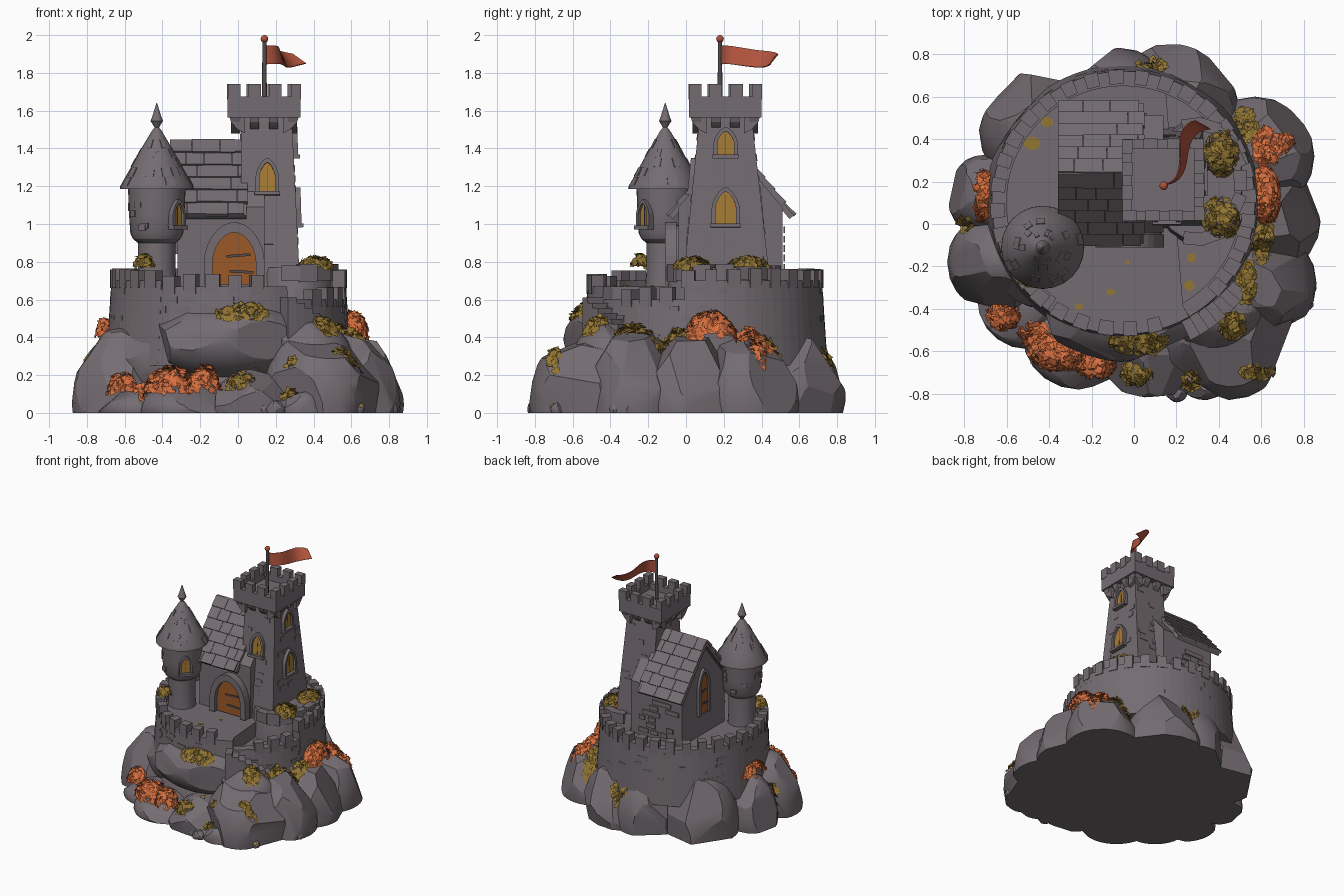
import bpy, bmesh, random
from math import sin, cos, pi, radians, atan2, degrees, hypot
from mathutils import Matrix, Vector
from mathutils.bvhtree import BVHTree

random.seed(11)
rnd = random.uniform
if "Cube" in bpy.data.objects:
    bpy.data.objects.remove(bpy.data.objects["Cube"], do_unlink=True)


def material(name, *rgb):
    m = bpy.data.materials.new(name)
    m.use_nodes = True
    m.diffuse_color = (*rgb, 1)
    m.node_tree.nodes["Principled BSDF"].inputs["Base Color"].default_value = (*rgb, 1)
    return m


stone = material("grey stone", 0.175, 0.15, 0.165)
iron = material("dark iron", 0.09, 0.07, 0.075)
wood = material("orange wood", 0.33, 0.1, 0.02)
glass = material("amber glass", 0.38, 0.2, 0.035)
cloth = material("red cloth", 0.43, 0.085, 0.045)
autumn = material("orange leaves", 0.68, 0.16, 0.05)
moss = material("olive moss", 0.29, 0.18, 0.033)


def finish(name, bm, mat, closed=True):
    if closed:
        bmesh.ops.recalc_face_normals(bm, faces=bm.faces)
    for f in bm.faces:
        f.smooth = True
    for e in bm.edges:
        e.smooth = len(e.link_faces) == 2 and e.calc_face_angle() < 0.4
    mesh = bpy.data.meshes.new(name)
    bm.to_mesh(mesh)
    bm.free()
    mesh.materials.append(mat)
    ob = bpy.data.objects.new(name, mesh)
    bpy.context.collection.objects.link(ob)
    return ob


def place(loc, yaw=0, tilt=0):
    return Matrix.Translation(loc) @ Matrix.Rotation(radians(yaw), 4, 'Z') @ Matrix.Rotation(tilt, 4, 'X')


def box(bm, M, size, at=(0, 0, 0)):
    bmesh.ops.create_cube(bm, size=1, matrix=M @ Matrix.Translation(at) @ Matrix.Diagonal((*size, 1)))


def prism(bm, pts, y0, y1, M):
    a, b = [[bm.verts.new(M @ Vector((x, y, z))) for x, z in pts] for y in (y0, y1)]
    bm.faces.new(a)
    bm.faces.new(b[::-1])
    for i in range(len(pts)):
        j = (i + 1) % len(pts)
        bm.faces.new((a[j], a[i], b[i], b[j]))


def lathe(bm, profile, center, segs=24, sx=1, sy=1):
    cx, cy = center
    rings = [[bm.verts.new((cx + r * sx * cos(2 * pi * k / segs), cy + r * sy * sin(2 * pi * k / segs), z))
              for k in range(segs)] for r, z in profile]
    for p, q in zip(rings, rings[1:]):
        for k in range(segs):
            bm.faces.new((p[k], p[k - 1], q[k - 1], q[k]))
    bm.faces.new(rings[0])
    bm.faces.new(rings[-1])


def slice_off(bm, co, no):
    g = bm.verts[:] + bm.edges[:] + bm.faces[:]
    cut = bmesh.ops.bisect_plane(bm, geom=g, plane_co=co, plane_no=no, clear_outer=True)
    bmesh.ops.holes_fill(bm, edges=[e for e in cut['geom_cut'] if isinstance(e, bmesh.types.BMEdge)])


# Rock mound: ellipsoids chipped by random planes and cut flat at the ground
rocks = bmesh.new()


def boulder(x, y, z, rx, ry, rz, cuts=13):
    bm = bmesh.new()
    bmesh.ops.create_icosphere(bm, subdivisions=3, radius=1)
    for _ in range(cuts):
        n = Vector((rnd(-1, 1), rnd(-1, 1), rnd(-0.3, 1))).normalized()
        slice_off(bm, n * rnd(0.78, 0.93), n)
    bm.transform(Matrix.Translation((x, y, z)) @ Matrix.Diagonal((rx, ry, rz, 1)))
    if z - rz < 0:
        slice_off(bm, (0, 0, 0), (0, 0, -1))
    tmp = bpy.data.meshes.new("chip")
    bm.to_mesh(tmp)
    bm.free()
    rocks.from_mesh(tmp)
    bpy.data.meshes.remove(tmp)


for x, y, r, h in ((0.2, 0.57, 0.29, 0.42), (-0.07, 0.56, 0.27, 0.41), (-0.43, 0.44, 0.3, 0.47),
                   (-0.67, 0.13, 0.21, 0.37), (-0.63, -0.18, 0.25, 0.42), (-0.5, -0.35, 0.24, 0.14),
                   (-0.26, -0.51, 0.27, 0.15), (0.1, -0.57, 0.27, 0.22), (0.44, -0.51, 0.32, 0.43),
                   (0.59, -0.28, 0.27, 0.41), (0.61, 0.02, 0.27, 0.42), (0.57, 0.32, 0.28, 0.42)):
    boulder(x, y, 0.12 * h, r, r, 0.95 * h)
boulder(-0.06, -0.37, 0.39, 0.42, 0.28, 0.22)
boulder(-0.42, -0.18, 0.3, 0.24, 0.22, 0.26)
boulder(0.36, -0.4, 0.28, 0.25, 0.2, 0.22)
boulder(-0.05, 0.08, 0, 0.64, 0.6, 0.55, 0)
for x, y in ((0.2, -0.8), (0.14, -0.77), (0.8, -0.37), (0.81, -0.3), (0.24, -0.76), (0.62, -0.68)):
    boulder(x, y, 0.02, 0.05, 0.04, 0.05)
boulder(0.34, -0.75, 0.02, 0.12, 0.08, 0.1)
surface = BVHTree.FromBMesh(rocks)
finish("rock_mound", rocks, stone)

# Round curtain wall with a lower stretch at the front right
WX, WY = -0.05, 0.1


def wall_top(a):
    return 0.6 if -62 < a < -12 else 0.67 if -125 < a <= -62 else 0.7


def wedge(bm, a0, a1, r0, r1, z0, z1, batter=0.0):
    vs = []
    for z, out in ((z0, r1 + batter), (z1, r1)):
        for a, r in ((a0, r0), (a1, r0), (a1, out), (a0, out)):
            vs.append(bm.verts.new((WX + r * cos(radians(a)), WY + r * sin(radians(a)), z)))
    for f in ((0, 1, 2, 3), (4, 5, 6, 7), (0, 1, 5, 4), (1, 2, 6, 5), (2, 3, 7, 6), (3, 0, 4, 7)):
        bm.faces.new([vs[i] for i in f])


bm = bmesh.new()
for k in range(72):
    a = -180 + 5 * k
    wedge(bm, a, a + 5, 0.55, 0.62, 0.25, wall_top(a + 2.5), 0.03)
bmesh.ops.remove_doubles(bm, verts=bm.verts, dist=0.0005)
for k in range(32):
    a = -180 + 11.25 * k
    if not -66 < a + 3 < -52:
        t = wall_top(a + 3)
        wedge(bm, a, a + 6.5 + rnd(-0.6, 0.6), 0.56, 0.628, t - 0.04, t + 0.06 + rnd(-0.008, 0.008))
for k in range(60):
    a, z = rnd(-180, 180), 0.38 + 0.05 * random.randint(0, 5)
    if z + 0.05 < wall_top(a):
        r = 0.624 + (0.65 - z) * 0.06
        wedge(bm, a, a + rnd(4, 8), 0.6, r, z, z + 0.035)
finish("curtain_wall", bm, stone)

# Courtyard, lower terrace, raised bastion and stair
bm = bmesh.new()
lathe(bm, ((0.58, 0.3), (0.58, 0.67)), (WX, WY), 48)
slice_off(bm, (0.2, 0, 0), (1, 0.08, 0))
lathe(bm, ((0.57, 0.25), (0.57, 0.55)), (WX, WY), 48)
lathe(bm, ((1.04, 0.4), (1, 0.74), (0.96, 0.77)), (0.3, 0.2), 20, 0.22, 0.29)
for i in range(9):
    a = radians(-95 + 24 * i)
    box(bm, place((0.3 + 0.2 * cos(a), 0.2 + 0.27 * sin(a), 0.74), degrees(a) + 90), (0.1, 0.06, 0.07 + rnd(0, 0.03)))
finish("courtyard", bm, stone)
bm = bmesh.new()
for i in range(7):
    wedge(bm, -64 + 4 * i, -59.8 + 4 * i, 0.6, 0.72, 0.2, 0.61 - 0.028 * i)
finish("stair", bm, stone)

# Hall with a tiled gable roof
hall_x, ridge_y, ridge_z = -0.32, 0.24, 1.44
bm = bmesh.new()
prism(bm, ((-0.27, 0.6), (0.28, 0.6), (0.28, 1.09), (0, ridge_z - 0.03), (-0.27, 1.09)), 0, 0.46,
      place((hall_x, ridge_y, 0), -90))
for k in range(16):
    box(bm, place((rnd(-0.28, 0.05), ridge_y + 0.28, 0.72 + 0.05 * random.randint(0, 5))), (rnd(0.05, 0.09), 0.008, 0.035))
finish("hall_walls", bm, stone)
bm = bmesh.new()
slope, length, rows = atan2(0.41, 0.34), 0.515, 6
for s in (1, -1):
    M = place((0, ridge_y, ridge_z), 0, -s * slope)
    box(bm, M, (0.4, length, 0.03), (-0.155, s * length / 2, -0.012))
    for r in range(rows):
        x = -0.36
        while x < 0.02:
            w = min(rnd(0.07, 0.15), 0.05 - x)
            box(bm, M @ Matrix.Translation((x + w / 2, s * (r + 0.5) * length / rows, 0.004)) @ Matrix.Rotation(s * 0.1, 4, 'X'),
                (w - 0.002, length / rows * 1.1 + rnd(-0.008, 0.008), 0.02))
            x += w
finish("hall_roof", bm, stone)

# Tapering square tower; its faces are interpolated between base and top
BASE = ((0.175, 0.215), (0.155, 0.235))
TOP = ((0.15, 0.21), (0.135, 0.14))


def tower(z):
    t = (z - 0.65) / 0.9
    return [[a + (b - a) * t for a, b in zip(p, q)] for p, q in zip(BASE, TOP)]


bm = bmesh.new()
rings = []
for z in (0.6, 1.0, 1.5, 1.57):
    (cx, cy), (hx, hy) = tower(z)
    rings.append([bm.verts.new((cx + sx * hx, cy + sy * hy, z)) for sx, sy in ((1, 1), (-1, 1), (-1, -1), (1, -1))])
for p, q in zip(rings, rings[1:]):
    for k in range(4):
        bm.faces.new((p[k - 1], p[k], q[k], q[k - 1]))
bm.faces.new(rings[0])
bm.faces.new(rings[-1])
for k in range(44):
    z, side = 0.8 + 0.055 * random.randint(0, 12), k % 4
    (cx, cy), (hx, hy) = tower(z)
    u = rnd(-0.75, 0.75)
    loc = ((cx + u * hx, cy - hy, z), (cx + hx, cy + u * hy, z), (cx + u * hx, cy + hy, z), (cx - hx, cy + u * hy, z))[side]
    box(bm, place(loc, 90 * side, (-0.1, -0.022)[side % 2]), (rnd(0.04, 0.07), 0.008, 0.035))
finish("tower_shaft", bm, stone)

# Battlement on corbels
bm = bmesh.new()
for side in range(4):
    M = place((0.138, 0.208, 0), 90 * side)
    box(bm, M, (0.38, 0.045, 0.11), (0, -0.17, 1.62))
    for u in (-0.158, -0.05, 0.06):
        box(bm, M, (0.066, 0.05, 0.08), (u, -0.17, 1.7))
    for u in (-0.15, -0.05, 0.05, 0.15):
        prism(bm, ((-0.188, 1.58), (-0.1, 1.58), (-0.1, 1.48), (-0.14, 1.5), (-0.175, 1.54)), u - 0.024, u + 0.024,
              M @ Matrix.Rotation(pi / 2, 4, 'Z'))
box(bm, place((0.138, 0.208, 1.595)), (0.36, 0.36, 0.06))
finish("battlement", bm, stone)

# Round corner turret with a conical roof
TX, TY = -0.43, -0.11
bm = bmesh.new()
lathe(bm, ((0.112, 0.6), (0.1, 0.75), (0.1, 0.9), (0.125, 0.92), (0.14, 0.95), (0.147, 1.05), (0.153, 1.21)), (TX, TY))
for k in range(12):
    a, z = rnd(0, 360), rnd(0.97, 1.14)
    box(bm, place((TX + 0.147 * sin(radians(a)), TY - 0.147 * cos(radians(a)), z), a), (0.045, 0.01, 0.03))
finish("turret", bm, stone)
bm = bmesh.new()
lathe(bm, ((0.12, 1.205), (0.196, 1.185), (0.194, 1.2), (0.14, 1.295), (0.085, 1.395), (0.025, 1.495), (0.012, 1.51),
           (0.02, 1.525), (0.033, 1.545), (0.022, 1.575), (0.002, 1.64)), (TX, TY))
for k in range(26):
    a, z = rnd(0, 360), 1.225 + 0.05 * random.randint(0, 4)
    r = 0.192 - (z - 1.2) * 0.56
    box(bm, place((TX + r * sin(radians(a)), TY - r * cos(radians(a)), z), a, -0.5), (0.3 * r, 0.008, 0.05))
finish("turret_roof", bm, stone)


# Arched openings: a stone frame, a thin pane and dark bars
def arch(w, s, h, p):
    left = [(-w * cos(k * pi / 16) ** p, s + (h - s) * sin(k * pi / 16) ** p) for k in range(8)]
    return [(-w, 0)] + left + [(0, h)] + [(-x, z) for x, z in left[::-1]] + [(w, 0)]


def opening(name, M, w, h, rim, mat, p=1.3, spring=0.5, depth=0.022):
    inner, outer = arch(w, h * spring, h, p), arch(w + rim, h * spring, h + rim * 1.2, p)
    bm = bmesh.new()
    for i in range(len(inner) - 1):
        quad = (outer[i], outer[i + 1], inner[i + 1], inner[i])
        if (Vector(inner[i]) - Vector(inner[i + 1])).length > 1e-4:
            prism(bm, quad, -depth, 0.02, M)
    if mat == glass:
        box(bm, M, (2 * (w + rim) + 0.01, 0.04, 0.02), (0, -0.012, -0.008))
    finish(name + "_frame", bm, stone)
    bm = bmesh.new()
    prism(bm, inner, -0.006, 0.002, M)
    finish(name + "_pane", bm, mat)
    bm = bmesh.new()
    if mat == glass:
        box(bm, M, (0.004, 0.006, h * 0.9), (0, -0.005, h * 0.45))
    else:
        for z, tilt in ((0.25, 0.05), (0.55, -0.08)):
            box(bm, M @ Matrix.Rotation(tilt, 4, 'Y'), (1.1 * w, 0.012, 0.014), (0.3 * w, -0.008, h * z))
    finish(name + "_bars", bm, iron)


door = place((-0.02, -0.07, 0.68))
opening("door", door, 0.115, 0.275, 0.046, wood, 1.05, 0.4, 0.04)
bm = bmesh.new()
prism(bm, arch(0.15, 0.12, 0.315, 1.05), 0, 0.1, door)
finish("door_porch", bm, stone)
opening("gable_window", place((hall_x, ridge_y, 0.84), -90), 0.05, 0.34, 0.025, wood, 1.3, 0.65)
front_y = tower(1.17)[0][1] - tower(1.17)[1][1] - 0.002
opening("tower_front_window", place((0.155, front_y, 1.17), 0, -0.1), 0.042, 0.155, 0.02, glass)
for i, z in enumerate((1.0, 1.365)):
    (cx, cy), (hx, hy) = tower(z)
    opening(f"tower_side_window_{i + 1}", place((cx + hx + 0.002, 0.21, z), 90, -0.03), 0.054 - 0.01 * i, 0.17 - 0.045 * i, 0.02, glass)
opening("turret_window", place((TX + 0.105, TY - 0.105, 0.99), 45), 0.032, 0.12, 0.016, glass)

# Flagpole and waving banner
bm = bmesh.new()
lathe(bm, ((0.013, 1.6), (0.011, 1.97)), (0.14, 0.18), 16)
finish("flagpole", bm, iron)
bm = bmesh.new()
bmesh.ops.create_uvsphere(bm, u_segments=20, v_segments=10, radius=0.02, matrix=Matrix.Translation((0.14, 0.18, 1.98)))
finish("flagpole_knob", bm, cloth)
bm = bmesh.new()
cols = []
for i in range(15):
    t = i / 14
    x, y = 0.145 + 0.18 * t + 0.025 * sin(2 * pi * t), 0.185 + 0.28 * t * t * (3 - 2 * t)
    mid, half = 1.895 - 0.022 * t + 0.006 * sin(7 * t), 0.05 - 0.01 * t - max(0, t - 0.75) * 0.06
    cols.append([bm.verts.new((x - s * 0.035 * t, y + s * 0.02 * t, mid + s * half)) for s in (1, -1)])
for p, q in zip(cols, cols[1:]):
    bm.faces.new((p[0], p[1], q[1], q[0]))
finish("flag", bm, cloth).modifiers.new("thickness", 'SOLIDIFY').thickness = 0.006


# Shrubs: folded leaves facing outward, in a dome at a set height or spread over the rock below
def shrub(bm, x, y, rx, ry, height, count, z=None):
    for _ in range(count):
        a, d = rnd(0, 2 * pi), rnd(0, 1) ** 0.5
        px, py = x + rx * d * cos(a), y + ry * d * sin(a)
        if z is None:
            hit, normal = surface.ray_cast(Vector((px, py, 1)), Vector((0, 0, -1)))[:2]
            if hit is None or hypot(px - WX, py - WY) < 0.63:
                continue
            pz = hit.z + 0.008 + rnd(0, height) * (1.1 - d * d)
        else:
            pz = z + height * (1 - d * d) ** 0.5 * rnd(0.5, 1)
            normal = Vector((cos(a) * d, sin(a) * d, 0.25 + 0.6 * (1 - d * d)))
        normal = normal.normalized() + Vector((rnd(-1, 1), rnd(-1, 1), rnd(-0.8, 0.8))) * 0.55
        M = (Matrix.Translation((px, py, pz)) @ normal.to_track_quat('Z', 'Y').to_matrix().to_4x4() @
             Matrix.Rotation(rnd(0, 6.3), 4, 'Z') @ Matrix.Scale(rnd(0.016, 0.028), 4))
        v = [bm.verts.new(M @ Vector(c)) for c in ((-1, 0, 0.2), (0, -0.8, 0), (1, 0, 0.2), (0, 0.8, 0))]
        bm.faces.new((v[0], v[1], v[2]))
        bm.faces.new((v[0], v[2], v[3]))


bm = bmesh.new()
for x, y, rx, ry, h, n, z in ((-0.35, -0.6, 0.15, 0.09, 0.16, 420, 0.09), (-0.18, -0.66, 0.09, 0.07, 0.16, 230, 0.1),
                              (-0.61, -0.42, 0.08, 0.08, 0.13, 240, 0.09), (-0.47, -0.52, 0.07, 0.05, 0.06, 70, None),
                              (-0.71, 0.13, 0.04, 0.13, 0.1, 170, 0.4), (0.61, 0.13, 0.08, 0.14, 0.16, 420, 0.38),
                              (0.68, 0.36, 0.08, 0.08, 0.16, 230, 0.22), (0.62, 0.36, 0.06, 0.09, 0.06, 120, None)):
    shrub(bm, x, y, rx, ry, h, n, z)
finish("orange_shrubs", bm, autumn, False)
bm = bmesh.new()
for x, y, rx, ry, n in ((0.02, -0.56, 0.14, 0.05, 170), (0.46, -0.48, 0.06, 0.06, 100),
                        (0.53, -0.27, 0.04, 0.1, 110), (0.6, -0.06, 0.05, 0.12, 130), (0.08, 0.74, 0.07, 0.04, 70),
                        (0.52, 0.47, 0.06, 0.08, 100), (0.58, -0.7, 0.08, 0.03, 50), (-0.8, 0.0, 0.04, 0.04, 40),
                        (0.27, -0.74, 0.04, 0.04, 40)):
    shrub(bm, x, y, rx, ry, 0.04, n)
for x, y, rx, ry, h, n, z in ((0.41, 0.33, 0.08, 0.11, 0.06, 180, 0.765), (0.41, 0.03, 0.09, 0.1, 0.06, 170, 0.765),
                              (-0.5, -0.24, 0.05, 0.05, 0.08, 100, 0.76), (0.02, -0.7, 0.08, 0.06, 0.1, 170, 0.12)):
    shrub(bm, x, y, rx, ry, h, n, z)
finish("olive_shrubs", bm, moss, False)

# Moss patches on the paving
bm = bmesh.new()
for x, y, r in ((-0.48, 0.38, 0.04), (-0.41, 0.48, 0.03), (-0.11, -0.32, 0.02), (-0.26, -0.39, 0.02), (-0.03, -0.18, 0.012)):
    lathe(bm, ((r, 0.668), (r, 0.674)), (x, y), 9, 1, 0.8)
for x, y, r in ((0.27, -0.16, 0.022), (0.26, -0.29, 0.025)):
    lathe(bm, ((r, 0.548), (r, 0.554)), (x, y), 9)
finish("moss_patches", bm, moss)
